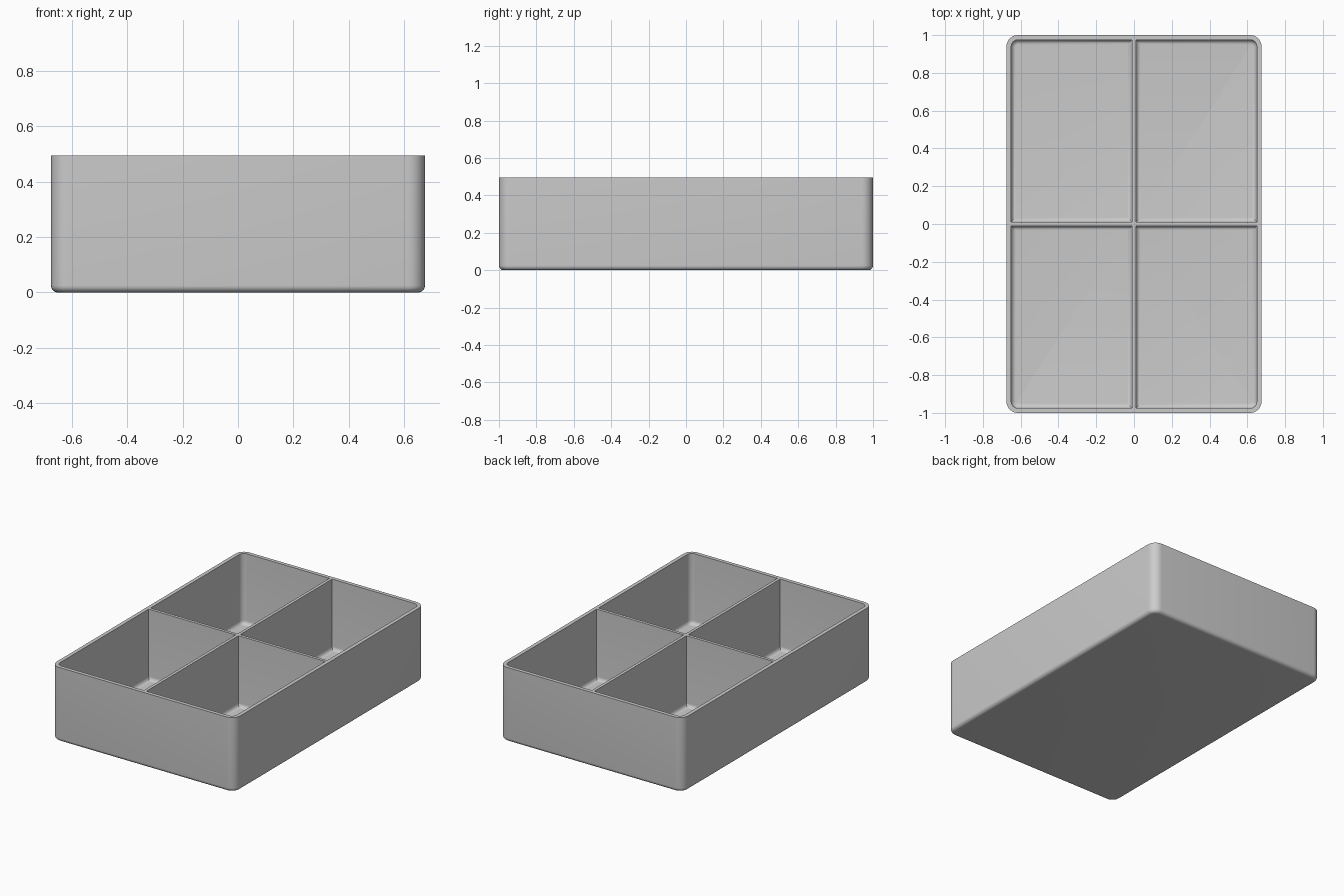
import bpy, bmesh, math

HALF_X, HALF_Y, HEIGHT = 0.675, 1.0, 0.495
WALL, DIVIDER, FLOOR = 0.025, 0.02, 0.025
CORNER, FILLET = 0.06, 0.025
STEPS = 8

cube = bpy.data.objects.get("Cube")
if cube:
    bpy.data.objects.remove(cube, do_unlink=True)


def ring(bm, x0, x1, y0, y1, radii, inset, z):
    """Rounded rectangle; radii run anticlockwise from the +x +y corner."""
    verts = []
    corners = [(x1, y1, -1, -1), (x0, y1, 1, -1), (x0, y0, 1, 1), (x1, y0, -1, 1)]
    for i, (x, y, sx, sy) in enumerate(corners):
        r = max(radii[i] - inset, 0)
        cx, cy = x + sx * (inset + r), y + sy * (inset + r)
        for k in range(STEPS + 1):
            a = math.pi / 2 * (i + k / STEPS)
            verts.append(bm.verts.new((cx + r * math.cos(a), cy + r * math.sin(a), z)))
    return verts


def filleted_block(bm, x0, x1, y0, y1, radii, bottom, top):
    """Solid block whose bottom edge is rounded off."""
    rings = []
    for k in range(STEPS + 1):
        a = math.pi / 2 * k / STEPS
        rings.append(ring(bm, x0, x1, y0, y1, radii,
                          FILLET * (1 - math.sin(a)),
                          bottom + FILLET * (1 - math.cos(a))))
    rings.append(ring(bm, x0, x1, y0, y1, radii, 0, top))
    bm.faces.new(rings[0][::-1])
    bm.faces.new(rings[-1])
    for low, high in zip(rings, rings[1:]):
        for i in range(len(low)):
            j = (i + 1) % len(low)
            bm.faces.new((low[i], low[j], high[j], high[i]))


def finish(bm, name):
    bmesh.ops.remove_doubles(bm, verts=bm.verts, dist=1e-5)
    bmesh.ops.recalc_face_normals(bm, faces=bm.faces)
    mesh = bpy.data.meshes.new(name)
    bm.to_mesh(mesh)
    bm.free()
    obj = bpy.data.objects.new(name, mesh)
    bpy.context.collection.objects.link(obj)
    return obj


# Outer tray body
bm = bmesh.new()
filleted_block(bm, -HALF_X, HALF_X, -HALF_Y, HALF_Y, [CORNER] * 4, 0, HEIGHT)
tray = finish(bm, "divided_tray")

# Four pockets, each rounded only at the tray's own corner
bm = bmesh.new()
near, far_x, far_y = DIVIDER / 2, HALF_X - WALL, HALF_Y - WALL
for i, (sx, sy) in enumerate([(1, 1), (-1, 1), (-1, -1), (1, -1)]):
    x0, x1 = sorted((sx * near, sx * far_x))
    y0, y1 = sorted((sy * near, sy * far_y))
    radii = [0, 0, 0, 0]
    radii[i] = CORNER - WALL
    filleted_block(bm, x0, x1, y0, y1, radii, FLOOR, HEIGHT + 0.1)
pockets = finish(bm, "pocket_cutter")
pockets.hide_render = True

# Cut the pockets, leaving walls and crossed dividers
cut = tray.modifiers.new("pockets", "BOOLEAN")
cut.operation = "DIFFERENCE"
cut.solver = "EXACT"
cut.object = pockets
bpy.ops.object.select_all(action="DESELECT")
bpy.context.view_layer.objects.active = tray
tray.select_set(True)
bpy.ops.object.modifier_apply(modifier=cut.name)
bpy.data.objects.remove(pockets, do_unlink=True)

# Grey plastic
grey = bpy.data.materials.new("grey_plastic")
grey.use_nodes = True
colour = (0.6, 0.6, 0.6, 1)
grey.diffuse_color = colour
grey.node_tree.nodes["Principled BSDF"].inputs["Base Color"].default_value = colour
tray.data.materials.clear()
tray.data.materials.append(grey)
bpy.ops.object.shade_smooth_by_angle(angle=math.radians(35))
